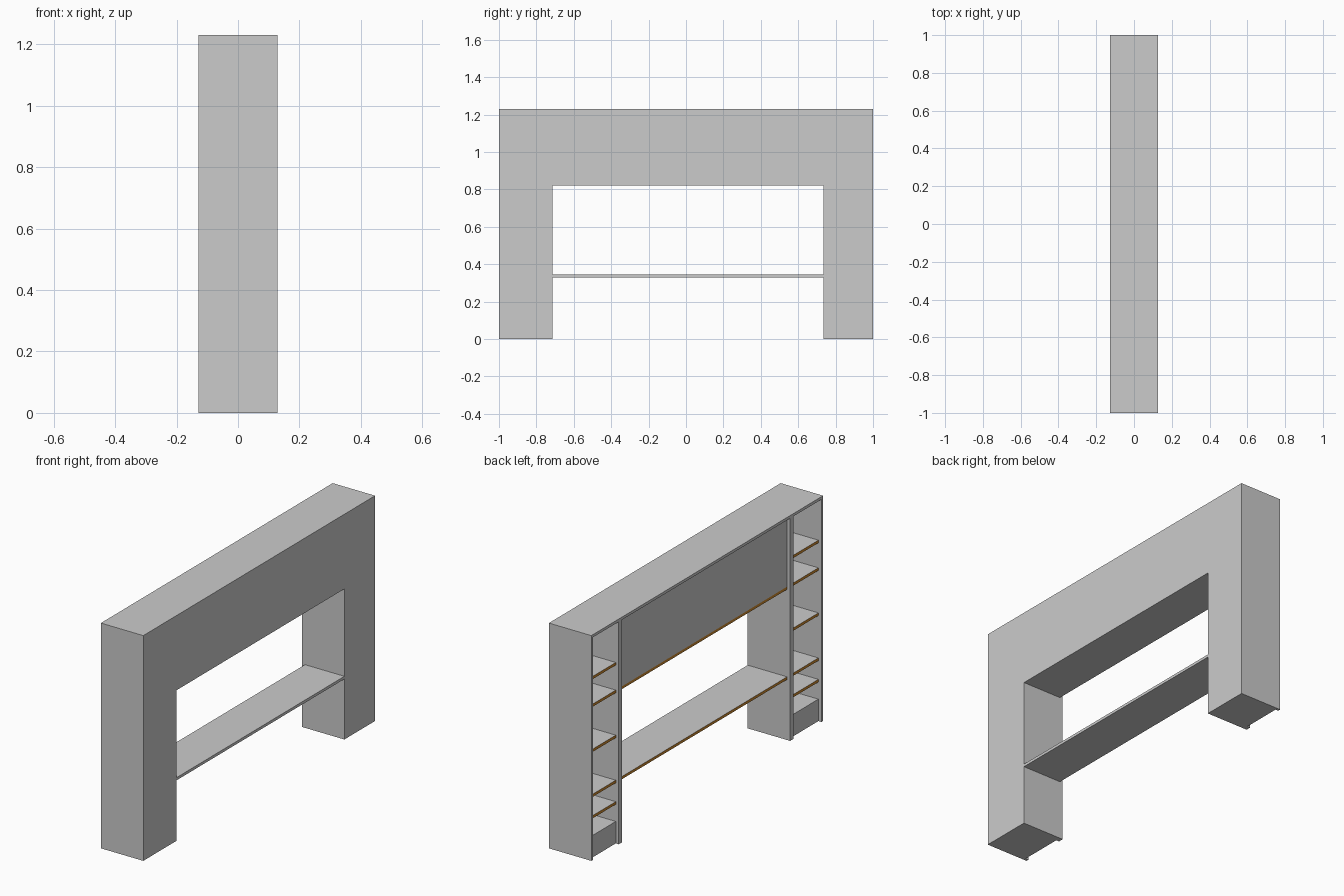
import bpy

cube = bpy.data.objects.get("Cube")
if cube:
    bpy.data.objects.remove(cube, do_unlink=True)


def make_material(name, rgb):
    mat = bpy.data.materials.new(name)
    mat.use_nodes = True
    mat.diffuse_color = (*rgb, 1)
    mat.node_tree.nodes["Principled BSDF"].inputs["Base Color"].default_value = (*rgb, 1)
    return mat


GREY = make_material("light_grey_board", (0.6, 0.6, 0.6))
WOOD = make_material("brown_edge_band", (0.6, 0.25, 0.03))

# Overall sizes
X = 0.128        # half depth
H = 1.23         # height
T = 0.015        # board thickness
BACK = X - 0.01  # inner face of the back panels
INSET = -X + 0.018  # open-side face of the recessed boards
Y0, Y1 = -0.715, 0.735   # sides of the middle opening
D = 0.028        # divider thickness
DESK, BRIDGE = 0.33, 0.822  # undersides of the desk and the bridge


def board(name, x, y, z, banded=False):
    """Box between the given (low, high) pairs; banded boards get a brown open edge."""
    bpy.ops.mesh.primitive_cube_add(size=1, location=[(a + b) / 2 for a, b in (x, y, z)])
    ob = bpy.context.object
    ob.name = name
    size = [b - a for a, b in (x, y, z)]
    for v in ob.data.vertices:
        v.co = [c * s for c, s in zip(v.co, size)]
    ob.data.materials.append(GREY)
    if banded:
        ob.data.materials.append(WOOD)
        for face in ob.data.polygons:
            face.material_index = int(face.normal.x < -0.9)
    return ob


# Side columns: end panel, divider, back, plinth and shelves
columns = {
    "right_end": ((-1, -1 + T), (Y0 - D, Y0)),
    "left_end": ((1 - T, 1), (Y1, Y1 + D)),
}
for side, (end, divider) in columns.items():
    board(f"{side}_panel", (-X, X), end, (0, H - T))
    board(f"{side}_divider", (-X, X), divider, (0, H - T))
    inner = (min(end[1], divider[1]), max(end[0], divider[0]))
    board(f"{side}_back", (BACK, X), inner, (0, H - T))
    board(f"{side}_plinth", (INSET, BACK), inner, (0, 0.12))
    for i, z in enumerate((0.213, DESK, 0.576, BRIDGE, 0.973)):
        board(f"{side}_shelf_{i + 1}", (INSET, BACK), inner, (z, z + T), True)

# Top board across the full length
board("top_board", (-X, X), (-1, 1), (H - T, H))

# Bridge cabinet over the opening
middle = (Y0, Y1)
board("bridge_bottom", (INSET, X), middle, (BRIDGE, BRIDGE + T), True)
board("bridge_door", (INSET, INSET + T), middle, (BRIDGE + T, H - T))
board("bridge_back", (BACK, X), middle, (BRIDGE + T, H - T))

# Long desk shelf between the columns
board("desk_shelf", (INSET, X), middle, (DESK, DESK + T), True)
